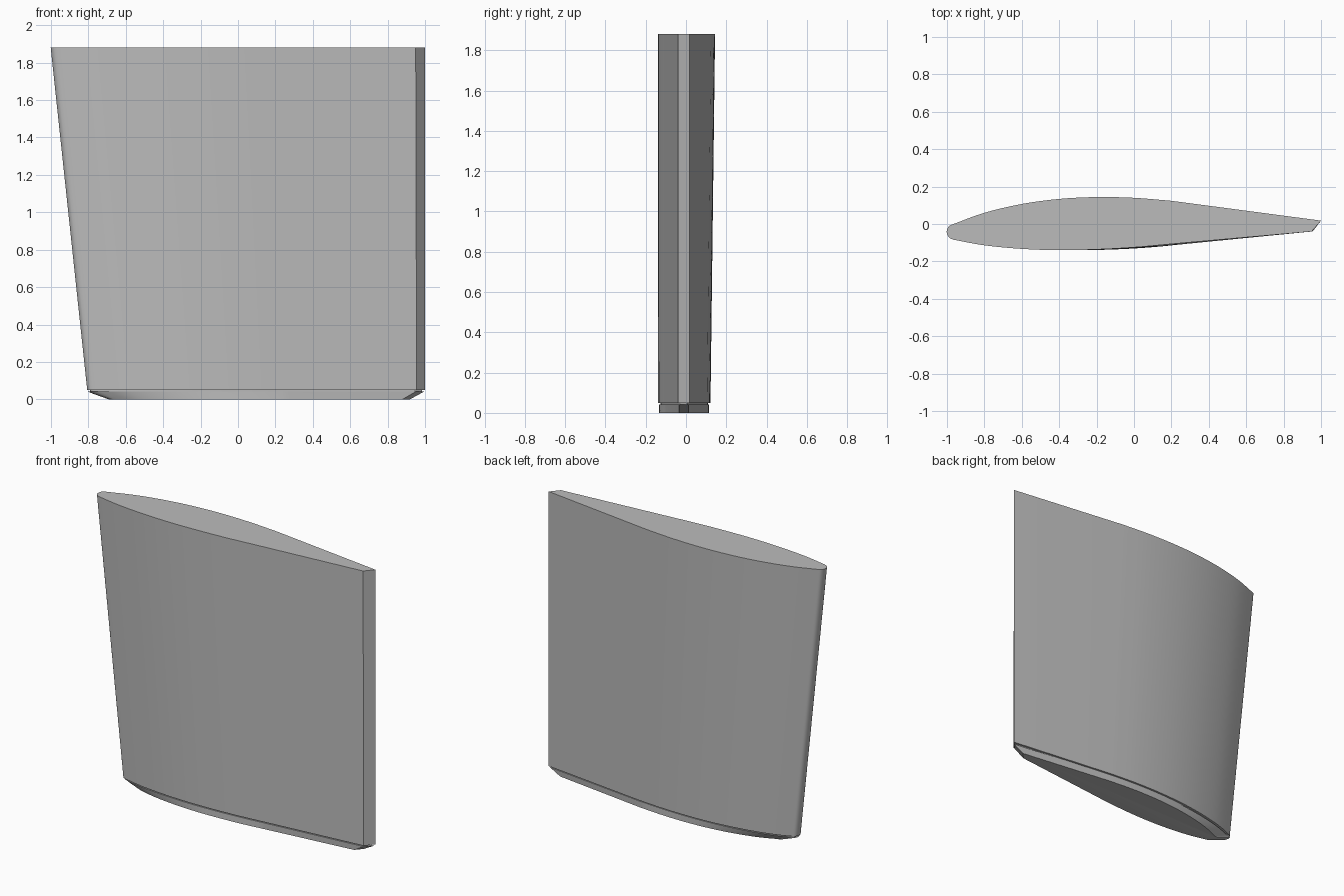
import bpy, math
from mathutils import Vector

default = bpy.data.objects.get("Cube")
if default:
    bpy.data.objects.remove(default, do_unlink=True)

grey = bpy.data.materials.new("plain grey")
grey.use_nodes = True
grey.diffuse_color = (0.5, 0.5, 0.5, 1)
grey.node_tree.nodes["Principled BSDF"].inputs["Base Color"].default_value = (0.5, 0.5, 0.5, 1)


def smooth_path(points, steps=4):
    """Catmull-Rom curve through a few points."""
    pts = [Vector(p) for p in points]
    pts = [2 * pts[0] - pts[1]] + pts + [2 * pts[-1] - pts[-2]]
    out = []
    for a, b, c, d in zip(pts, pts[1:], pts[2:], pts[3:]):
        for i in range(steps):
            t = i / steps
            out.append(0.5 * (2 * b + (c - a) * t + (2 * a - 5 * b + 4 * c - d) * t**2
                              + (3 * b - a - 3 * c + d) * t**3))
    return out + [pts[-2]]


# Foil cross-section: blunt nose, two cambered sides, bevelled tail
back_side = [(-0.965, 0), (-0.8, 0.06), (-0.6, 0.107), (-0.4, 0.134),
             (-0.2, 0.144), (0, 0.14), (0.2, 0.124)]
front_side = [(0.2, -0.107), (0, -0.125), (-0.2, -0.136), (-0.4, -0.14),
              (-0.6, -0.133), (-0.8, -0.114), (-0.965, -0.084)]
nose = [(-0.965, -0.084), (-0.988, -0.073), (-1, -0.052),
        (-1, -0.03), (-0.988, -0.01), (-0.965, 0)]
tail = [Vector((1, 0.018)), Vector((0.95, -0.04))]
profile = smooth_path(back_side) + tail + smooth_path(front_side) + smooth_path(nose, 3)[1:-1]


def section(z, x_min, x_max, thin=1.0, inset=0.0):
    """Place the profile at a height, between two ends, with a thinner back side."""
    ring = []
    for p in profile:
        x = x_min + (p.x + 1) / 2 * (x_max - x_min)
        y = 0.018 + (p.y - 0.018) * thin if p.y > 0.018 else p.y * (0.96 + 0.04 * thin)
        mid = -0.01
        y -= math.copysign(min(inset, abs(y - mid)), y - mid)
        ring.append((x, y, z))
    return ring


def loft(name, rings):
    n = len(profile)
    verts = [v for ring in rings for v in ring]
    faces = [tuple(range(n)), tuple(reversed(range(len(verts) - n, len(verts))))]
    for r in range(len(rings) - 1):
        for i in range(n):
            j = (i + 1) % n
            faces.append((r * n + j, r * n + i, (r + 1) * n + i, (r + 1) * n + j))
    mesh = bpy.data.meshes.new(name)
    mesh.from_pydata(verts, [], faces)
    mesh.materials.append(grey)
    obj = bpy.data.objects.new(name, mesh)
    bpy.context.collection.objects.link(obj)
    bpy.ops.object.select_all(action="DESELECT")
    obj.select_set(True)
    bpy.context.view_layer.objects.active = obj
    bpy.ops.object.shade_smooth_by_angle(angle=math.radians(30))
    return obj


# Main blade, swept along its leading edge
loft("blade", [section(0.05, -0.805, 1, 0.82), section(1.88, -1, 1)])

# Recessed seam between the blade and its tip
loft("seam", [section(0.038, -0.79, 0.985, 0.81, 0.012),
              section(0.052, -0.79, 0.985, 0.81, 0.012)])

# Tip with sloping ends
loft("tip", [section(0, -0.69, 0.92, 0.8, 0.006),
             section(0.025, -0.76, 0.965, 0.8, 0.006),
             section(0.041, -0.802, 0.995, 0.8, 0.006)])
